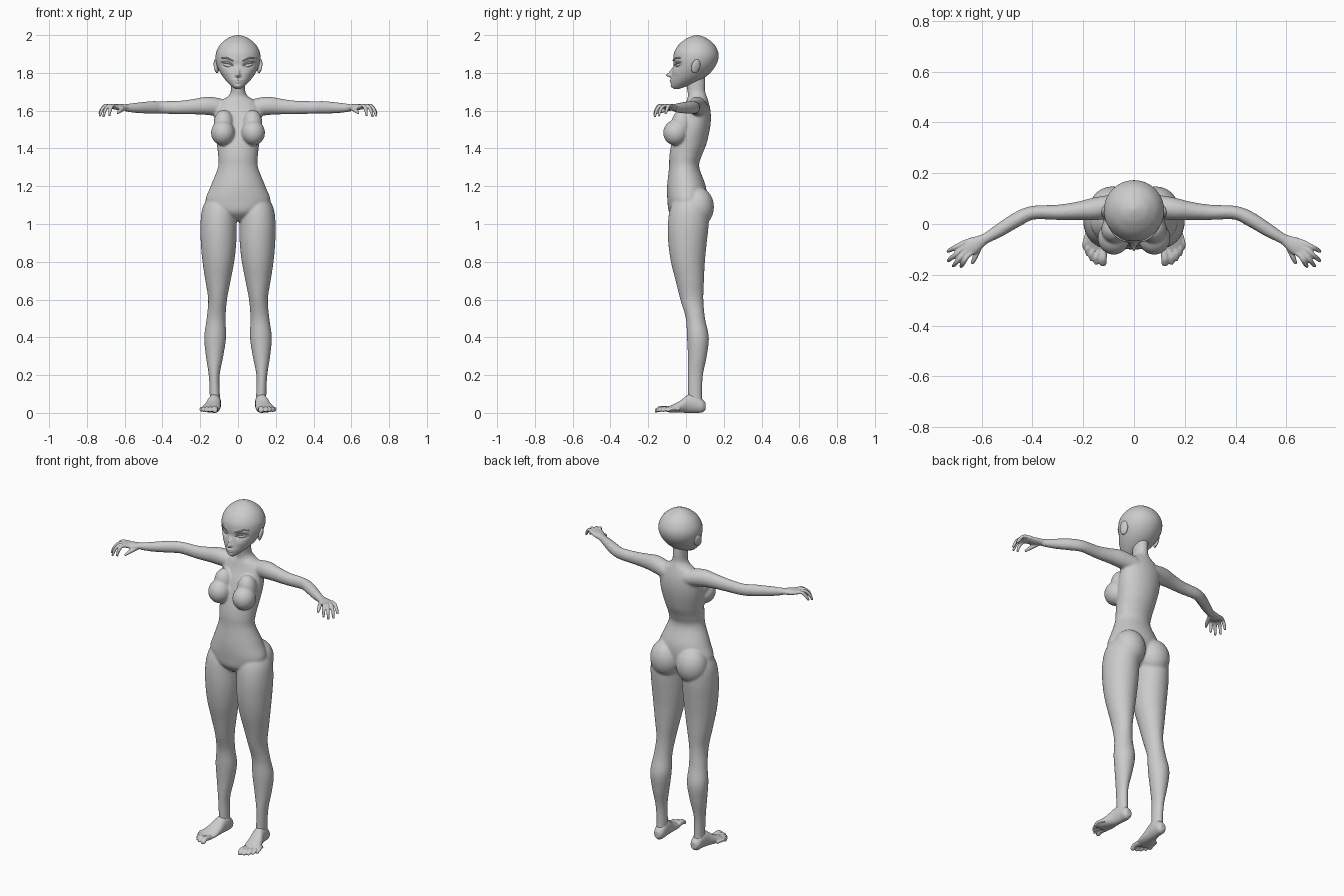
import bpy, bmesh, math
from mathutils import Vector, Matrix, Euler


def spline(rows, steps):
    # Catmull-Rom interpolation of equally long rows of numbers
    out = []
    for i in range(len(rows) - 1):
        a, b, c, d = (rows[max(0, min(len(rows) - 1, i + k))] for k in (-1, 0, 1, 2))
        for s in range(steps):
            t = s / steps
            out.append([0.5 * (2 * q + (r - p) * t + (2 * p - 5 * q + 4 * r - w) * t * t
                               + (3 * q - p - 3 * r + w) * t ** 3)
                        for p, q, r, w in zip(a, b, c, d)])
    out.append(list(rows[-1]))
    return out


def loft(bm, rows, axis=None, up=(0, 0, 1), sides=32, steps=5, mirror=True):
    # rows: x, y, z, side radius, up radius; axis fixes the section normal
    rows = spline(rows, steps)
    up = Vector(up)
    for sx in ((1, -1) if mirror else (1,)):
        rings = []
        for i, (x, y, z, a, b) in enumerate(rows):
            lo, hi = rows[max(i - 1, 0)], rows[min(i + 1, len(rows) - 1)]
            t = Vector(axis) if axis else Vector(hi[:3]) - Vector(lo[:3])
            side = t.cross(up).normalized()
            v = side.cross(t).normalized()
            ring = []
            for k in range(sides):
                ang = math.tau * k / sides
                p = Vector((x, y, z)) + side * a * math.cos(ang) + v * b * math.sin(ang)
                ring.append(bm.verts.new((p.x * sx, p.y, p.z)))
            rings.append(ring)
        for r, q in zip(rings, rings[1:]):
            for k in range(sides):
                j = (k + 1) % sides
                bm.faces.new((r[k], r[j], q[j], q[k]))
        bm.faces.new(rings[0])
        bm.faces.new(rings[-1])


def ball(bm, c, r, rot=(0, 0, 0)):
    # mirrored pair of ellipsoids
    for s in (1, -1):
        m = (Matrix.Translation((c[0] * s, c[1], c[2]))
             @ Euler((rot[0], rot[1] * s, rot[2] * s)).to_matrix().to_4x4()
             @ Matrix.Diagonal((*r, 1)))
        bmesh.ops.create_uvsphere(bm, u_segments=32, v_segments=20, radius=1, matrix=m)


def finish(name, bm, voxel=0, smooth=0):
    bmesh.ops.recalc_face_normals(bm, faces=bm.faces)
    for f in bm.faces:
        f.smooth = True
    me = bpy.data.meshes.new(name)
    bm.to_mesh(me)
    bm.free()
    ob = bpy.data.objects.new(name, me)
    bpy.context.collection.objects.link(ob)
    if voxel:
        m = ob.modifiers.new("blend", "REMESH")
        m.mode = "VOXEL"
        m.voxel_size = voxel
        m.use_smooth_shade = True
    if smooth:
        m = ob.modifiers.new("soften", "SMOOTH")
        m.factor = 0.5
        m.iterations = smooth
    return ob


def upright(rows):
    # z, front y, back y, half width -> loft rows centred on x = 0
    return [(0, (f + b) / 2, z, w, (b - f) / 2) for z, f, b, w in rows]


# torso and neck
body = bmesh.new()
loft(body, upright([
    (1.015, -.04, .05, .04), (1.06, -.088, .09, .13), (1.12, -.098, .108, .172),
    (1.2, -.10, .105, .145), (1.3, -.09, .07, .106), (1.36, -.088, .083, .105),
    (1.42, -.078, .107, .112), (1.5, -.055, .126, .124), (1.56, -.035, .132, .126),
    (1.61, -.012, .128, .122), (1.65, .002, .118, .095), (1.675, .01, .11, .055),
    (1.70, .008, .102, .039), (1.74, .002, .102, .037), (1.79, 0, .10, .037)]),
    axis=(0, 0, 1), up=(0, 1, 0), sides=48, mirror=False)
# breasts, upper chest slope and buttocks
ball(body, (.08, -.055, 1.483), (.063, .066, .067))
ball(body, (.076, -.022, 1.53), (.053, .055, .075))
ball(body, (.085, .062, 1.09), (.09, .086, .105))
# legs
loft(body, [
    (.10, .02, 1.17, .04, .06), (.098, .018, 1.09, .088, .10), (.103, .012, 1.0, .096, .108),
    (.103, .008, .9, .094, .102), (.104, .01, .8, .084, .09), (.106, .02, .7, .067, .075),
    (.108, .031, .6, .05, .061), (.116, .05, .5, .05, .051), (.121, .063, .4, .058, .058),
    (.124, .06, .3, .046, .05), (.126, .05, .2, .029, .04), (.123, .048, .1, .027, .037),
    (.122, .05, .04, .028, .04)], axis=(0, 0, 1), up=(0, 1, 0))
# arms
loft(body, [
    (.06, .075, 1.61, .045, .045), (.15, .06, 1.625, .045, .049), (.22, .052, 1.622, .036, .042),
    (.3, .046, 1.617, .030, .036), (.4, .044, 1.617, .027, .033), (.46, .018, 1.617, .029, .033),
    (.53, -.025, 1.615, .026, .028), (.58, -.055, 1.615, .021, .022),
    (.60, -.066, 1.616, .022, .018)])
finish("body", body, .006, 6)

# hands: palm, four bent fingers and thumb
hand = bmesh.new()
loft(hand, [(.57, -.049, 1.615, .018, .019), (.60, -.066, 1.617, .023, .017),
            (.635, -.085, 1.619, .033, .016), (.668, -.103, 1.622, .033, .012)])
for (kx, ky), (tx, ty, tz) in (((.676, -.077), (.734, -.108, 1.582)),
                               ((.672, -.093), (.732, -.145, 1.57)),
                               ((.663, -.108), (.712, -.166, 1.566)),
                               ((.652, -.12), (.682, -.168, 1.572))):
    rows = [(kx - .015, ky + .008, 1.621, .010, .010)]
    for t, z, r in ((.1, 1.626, .010), (.5, 1.625, .0095), (.82, 1.603, .009), (1, tz, .006)):
        rows.append((kx + (tx - kx) * t, ky + (ty - ky) * t, z, r, r))
    loft(hand, rows, sides=14)
loft(hand, [(.605, -.078, 1.612, .012, .012), (.617, -.11, 1.604, .011, .011),
            (.628, -.135, 1.596, .010, .010), (.638, -.157, 1.585, .006, .006)], sides=14)
finish("hands", hand, .004, 2)

# feet with toes
foot = bmesh.new()
loft(foot, [
    (.12, .103, .035, .016, .02), (.121, .085, .038, .029, .036), (.122, .05, .05, .033, .05),
    (.127, .01, .048, .036, .048), (.136, -.03, .033, .044, .032), (.145, -.07, .023, .05, .021),
    (.148, -.10, .018, .042, .014)], axis=(0, -1, 0))
for i, (x, y, r) in enumerate(((.122, -.165, .015), (.148, -.16, .011), (.166, -.146, .011),
                               (.182, -.126, .010), (.194, -.102, .009))):
    bx = .118 + i * .016
    loft(foot, [(bx, y + .07, .02, r, r), (x, y + .03, .023, r, r),
                (x, y + .01, .014, r, r * .9), (x, y, .010, r * .5, r * .5)],
         axis=(0, -1, 0), sides=14)
finish("feet", foot, .004, 2)

# head: smooth skull with sculpted face
head = bmesh.new()
loft(head, upright([
    (1.714, -.062, -.04, .012), (1.73, -.077, .01, .034), (1.757, -.08, .07, .062),
    (1.79, -.076, .118, .087), (1.83, -.07, .152, .108), (1.87, -.068, .17, .118),
    (1.91, -.062, .17, .115), (1.95, -.038, .15, .094), (1.98, .0, .115, .06),
    (1.994, .03, .085, .03), (2.0, .052, .062, .006)]),
    axis=(0, 0, 1), up=(0, 1, 0), sides=128, steps=9, mirror=False)
features = [  # x, z, spread x, spread z, push in y
    (0, 1.787, .011, .009, -.026), (0, 1.805, .009, .018, -.014), (0, 1.845, .012, .02, .004),
    (0, 1.761, .018, .004, -.007), (0, 1.751, .014, .004, -.006), (0, 1.728, .018, .008, -.004),
    (.052, 1.842, .026, .013, .014), (.06, 1.872, .026, .007, -.005), (.055, 1.80, .022, .016, -.003)]
for v in head.verts:
    if v.co.y < .03:
        x, z = abs(v.co.x), v.co.z
        v.co.y += sum(d * math.exp(-((x - cx) / a) ** 2 - ((z - cz) / b) ** 2)
                      for cx, cz, a, b, d in features)
finish("head", head)

# ears
ear = bmesh.new()
ball(ear, (.115, .052, 1.835), (.011, .024, .038), (-.2, .2, .35))
finish("ears", ear)

# eyes, upper lids and eyebrows
eye = bmesh.new()
ball(eye, (.053, -.037, 1.84), (.03, .014, .011), (0, -.25, .4))
finish("eyes", eye)
lid = bmesh.new()
loft(lid, [(.02, -.062, 1.832, .002, .002), (.035, -.057, 1.846, .004, .004),
           (.06, -.047, 1.854, .005, .005), (.084, -.028, 1.857, .004, .004),
           (.1, -.01, 1.862, .001, .001)], sides=10)
loft(lid, [(.026, -.069, 1.864, .003, .003), (.045, -.063, 1.873, .004, .004),
           (.07, -.047, 1.881, .004, .004), (.098, -.015, 1.876, .001, .001)], sides=10)
finish("eyelids_and_brows", lid)
